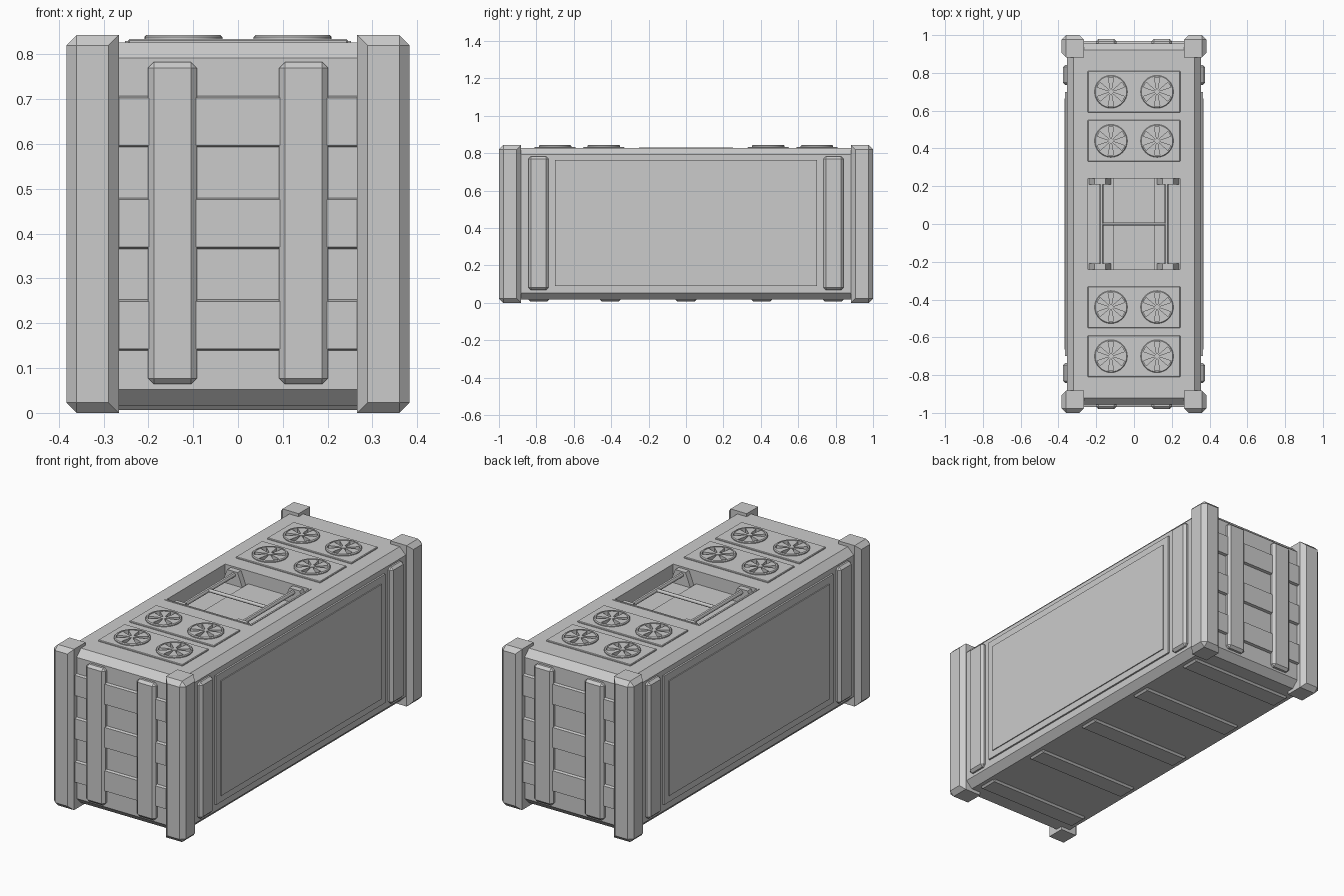
import bpy, bmesh, math
from mathutils import Matrix, Vector

if "Cube" in bpy.data.objects:
    bpy.data.objects.remove(bpy.data.objects["Cube"])

GREY = (0.6, 0.6, 0.6, 1)
metal = bpy.data.materials.new("grey_metal")
metal.use_nodes = True
metal.diffuse_color = GREY
metal.node_tree.nodes["Principled BSDF"].inputs["Base Color"].default_value = GREY


def finish(name, bm):
    bmesh.ops.recalc_face_normals(bm, faces=bm.faces)
    mesh = bpy.data.meshes.new(name)
    bm.to_mesh(mesh)
    bm.free()
    mesh.materials.append(metal)
    ob = bpy.data.objects.new(name, mesh)
    bpy.context.collection.objects.link(ob)
    return ob


def add_box(bm, xs, ys, zs):
    size = Vector((xs[1] - xs[0], ys[1] - ys[0], zs[1] - zs[0]))
    mid = Vector((sum(xs), sum(ys), sum(zs))) / 2
    size = Vector([abs(s) for s in size])
    m = Matrix.Translation(mid) @ Matrix.Diagonal(size).to_4x4()
    return bmesh.ops.create_cube(bm, size=1, matrix=m)["verts"]


def box(name, xs, ys, zs, bevel=0, keep=lambda e: True):
    bm = bmesh.new()
    add_box(bm, xs, ys, zs)
    bm.normal_update()
    if bevel:
        edges = [e for e in bm.edges if keep(e)]
        bmesh.ops.bevel(bm, geom=edges, offset=bevel, segments=1, affect='EDGES')
    return finish(name, bm)


def add_cylinder(bm, mid, radius, depth, rot=Matrix(), sides=32):
    bmesh.ops.create_cone(bm, cap_ends=True, segments=sides, radius1=radius, radius2=radius,
                          depth=depth, matrix=Matrix.Translation(mid) @ rot)


def cut(ob, cutter):
    mod = ob.modifiers.new("recess", 'BOOLEAN')
    mod.object = cutter
    mod.solver = 'EXACT'
    bpy.context.view_layer.objects.active = ob
    bpy.ops.object.modifier_apply(modifier=mod.name)


def prism(bm, outline, z0, z1):
    face = bm.faces.new([bm.verts.new((x, y, z0)) for x, y in outline])
    up = bmesh.ops.extrude_face_region(bm, geom=[face])["geom"]
    bmesh.ops.translate(bm, vec=(0, 0, z1 - z0),
                        verts=[v for v in up if isinstance(v, bmesh.types.BMVert)])


SIDES = (-1, 1)
FAN_Y = [s * y for s in SIDES for y in (0.44, 0.7)]
FANS = [(sx * 0.122, y) for sx in SIDES for y in FAN_Y]

# Main body with chamfered edges
body = box("container_body", (-0.355, 0.355), (-0.955, 0.955), (0.017, 0.827), 0.035)

# Raised pads under the fans
pads = [box("fan_pad", (-0.245, 0.245), (y - 0.11, y + 0.11), (0.815, 0.834), 0.003)
        for y in FAN_Y]

# Recess for the roof hatch and round wells for the fans
bm = bmesh.new()
add_box(bm, (-0.245, 0.245), (-0.243, 0.243), (0.75, 0.9))
for x, y in FANS:
    add_cylinder(bm, (x, y, 0.86), 0.076, 0.1)
cutter = finish("recess_cutter", bm)
cutter.hide_render = True
for ob in [body] + pads:
    cut(ob, cutter)
bpy.data.objects.remove(cutter)

# Fans: rounded rim, hub and six flat blades
for x, y in FANS:
    bm = bmesh.new()
    n = 32
    profile = ((0.076, 0.81), (0.076, 0.843), (0.083, 0.843), (0.087, 0.839), (0.087, 0.81))
    rings = []
    for i in range(n):
        a = math.tau * i / n
        rings.append([bm.verts.new((x + r * math.cos(a), y + r * math.sin(a), z))
                      for r, z in profile])
    for i in range(n):
        a, b = rings[i], rings[(i + 1) % n]
        for k in range(len(profile)):
            j = (k + 1) % len(profile)
            bm.faces.new((a[k], b[k], b[j], a[j]))
    add_cylinder(bm, (x, y, 0.826), 0.014, 0.032, sides=16)
    for i in range(6):
        a = math.tau * i / 6
        outline = [(x + r * math.cos(a + t), y + r * math.sin(a + t))
                   for r, t in ((0.01, -0.3), (0.077, -0.33), (0.0775, 0), (0.077, 0.33), (0.01, 0.3))]
        prism(bm, outline, 0.81, 0.84)
    finish("fan", bm)

# Roof hatch: thin rim, floor slab, rails, crossbar and corner brackets
for s in SIDES:
    box("hatch_rim_side", (s * 0.243, s * 0.252), (-0.25, 0.25), (0.76, 0.83))
    box("hatch_rim_end", (-0.25, 0.25), (s * 0.241, s * 0.25), (0.76, 0.83))
box("hatch_floor_plate", (-0.11, 0.11), (-0.242, 0.242), (0.745, 0.762))
bm = bmesh.new()
along_y = Matrix.Rotation(math.pi / 2, 4, 'X')
along_x = Matrix.Rotation(math.pi / 2, 4, 'Y')
for s in SIDES:
    add_cylinder(bm, (s * 0.172, 0, 0.805), 0.011, 0.45, along_y, 12)
add_cylinder(bm, (0, 0, 0.805), 0.009, 0.34, along_x, 12)
frame = finish("hatch_handle_frame", bm)
for sx in SIDES:
    for sy in SIDES:
        bm = bmesh.new()
        verts = add_box(bm, (sx * 0.12, sx * 0.24), (sy * 0.21, sy * 0.24), (0.745, 0.822))
        for v in verts:
            if v.co.z > 0.8:
                v.co.x += (sx * 0.18 - v.co.x) * 0.5
        finish("hatch_bracket", bm)

# Chamfered corner posts
for sx in SIDES:
    for sy in SIDES:
        def outer(e):
            return any(f.normal.x * sx > 0.5 or f.normal.y * sy > 0.5 for f in e.link_faces)
        box("corner_post", (sx * 0.266, sx * 0.383), (sy * 0.882, sy * 1.0),
            (0, 0.843), 0.023, outer)

# End walls: horizontal planks with sloped edges and two upright bars
for sy in SIDES:
    for z in (0.196, 0.423, 0.65):
        bm = bmesh.new()
        verts = add_box(bm, (-0.28, 0.28), (sy * 0.94, sy * 0.969), (z - 0.061, z + 0.061))
        for v in verts:
            if abs(v.co.y) > 0.95:
                v.co.z += 0.008 if v.co.z < z else -0.008
        finish("end_plank", bm)
    for sx in SIDES:
        box("end_upright_bar", (sx * 0.092, sx * 0.201), (sy * 0.93, sy * 0.98),
            (0.064, 0.783), 0.013)

# Long sides: stepped panel and upright bars
for sx in SIDES:
    box("side_panel_frame", (sx * 0.34, sx * 0.364), (-0.7, 0.7), (0.09, 0.765))
    box("side_panel", (sx * 0.35, sx * 0.369), (-0.665, 0.665), (0.125, 0.727))
    for sy in SIDES:
        box("side_upright_bar", (sx * 0.33, sx * 0.377), (sy * 0.735, sy * 0.843),
            (0.068, 0.783), 0.013)

# Ribs under the floor
for y in (-0.787, -0.405, 0, 0.405, 0.787):
    box("floor_rib", (-0.3, 0.3), (y - 0.055, y + 0.055), (0.007, 0.04), 0.009)

# Smooth the round parts, keeping sharp edges
for ob in bpy.context.scene.objects:
    ob.select_set(ob.name.startswith(("fan", "hatch_handle")) and "pad" not in ob.name)
bpy.context.view_layer.objects.active = frame
bpy.ops.object.shade_smooth_by_angle(angle=math.radians(30))
